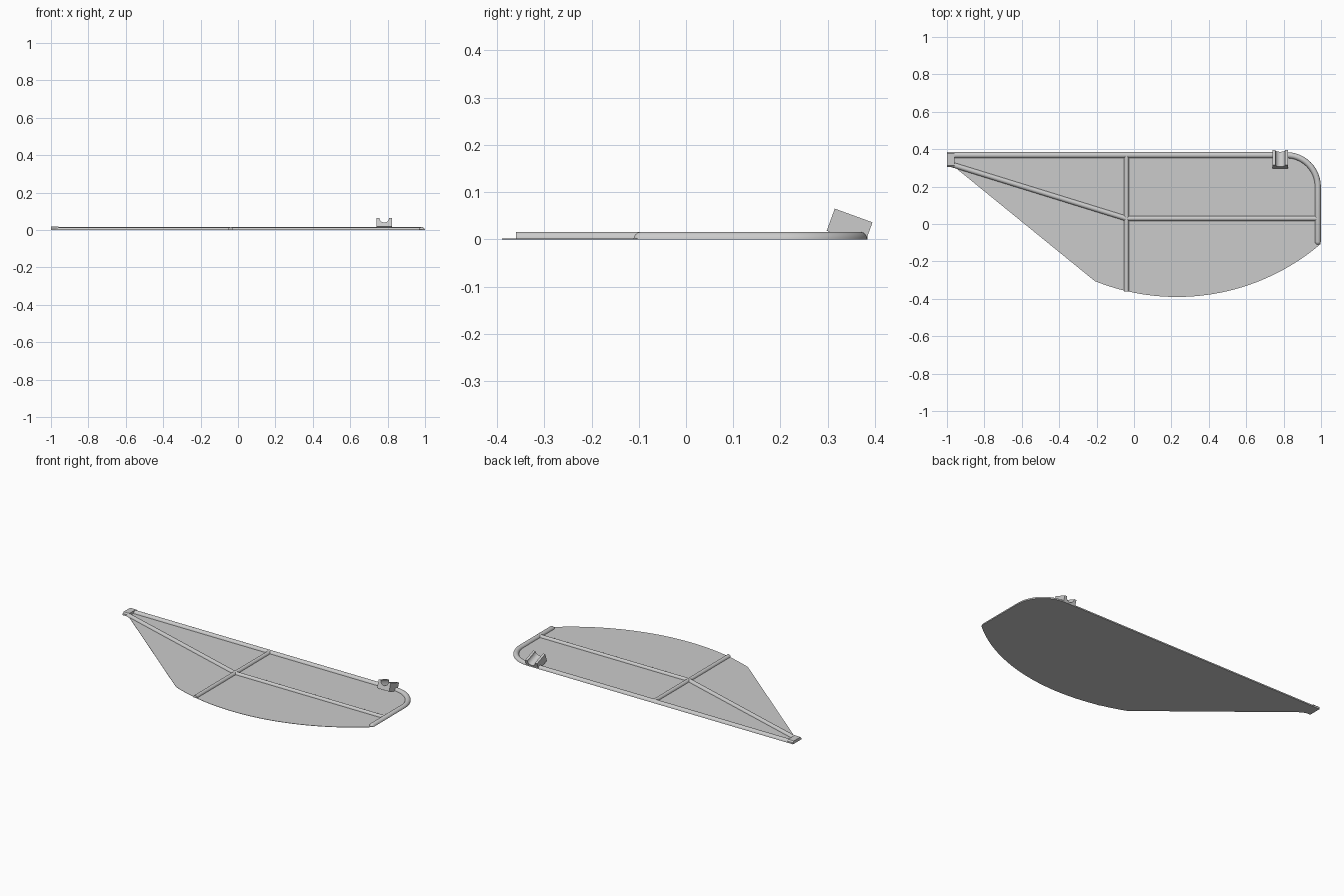
import bpy, bmesh, math
from mathutils import Vector

cube = bpy.data.objects.get("Cube")
if cube:
    bpy.data.objects.remove(cube, do_unlink=True)

grey = bpy.data.materials.new("light_grey")
grey.use_nodes = True
COLOUR = (0.6, 0.6, 0.6, 1)
grey.diffuse_color = COLOUR
grey.node_tree.nodes["Principled BSDF"].inputs["Base Color"].default_value = COLOUR


def finish(name, bm, smooth=False):
    bmesh.ops.recalc_face_normals(bm, faces=bm.faces)
    mesh = bpy.data.meshes.new(name)
    bm.to_mesh(mesh)
    bm.free()
    mesh.materials.append(grey)
    obj = bpy.data.objects.new(name, mesh)
    bpy.context.collection.objects.link(obj)
    if smooth:
        bpy.ops.object.select_all(action='DESELECT')
        obj.select_set(True)
        bpy.context.view_layer.objects.active = obj
        bpy.ops.object.shade_smooth_by_angle(angle=math.radians(40))
    return obj


def arc(cx, cy, r, start, end, n):
    angles = [math.radians(start + (end - start) * i / n) for i in range(n + 1)]
    return [(cx + r * math.cos(a), cy + r * math.sin(a)) for a in angles]


def prism(name, points, to_3d, offset):
    """Extrude a flat outline along an offset."""
    bm = bmesh.new()
    face = bm.faces.new([bm.verts.new(to_3d(*p)) for p in points])
    new = bmesh.ops.extrude_face_region(bm, geom=[face])["geom"]
    bmesh.ops.translate(bm, vec=offset, verts=[g for g in new if isinstance(g, bmesh.types.BMVert)])
    return finish(name, bm)


def rib(name, path, width, height, round_end=False):
    """Sweep a half-round section, flat side down, along a plan path."""
    pts = [Vector(p) for p in path]
    sizes = [1.0] * len(pts)
    if round_end:
        along = (pts[-1] - pts[-2]).normalized()
        base = pts[-1]
        for a in (30, 55, 75, 88):
            a = math.radians(a)
            pts.append(base + along * width / 2 * math.sin(a))
            sizes.append(math.cos(a))
    bm = bmesh.new()
    rings = []
    for i, p in enumerate(pts):
        d = (pts[min(i + 1, len(pts) - 1)] - pts[max(i - 1, 0)]).normalized()
        side = Vector((-d.y, d.x))
        ring = []
        for k in range(13):
            a = math.pi * k / 12
            q = p + side * math.cos(a) * width / 2 * sizes[i]
            ring.append(bm.verts.new((q.x, q.y, height * math.sin(a) * sizes[i])))
        rings.append(ring)
    for a, b in zip(rings, rings[1:]):
        for k in range(13):
            j = (k + 1) % 13
            bm.faces.new((a[k], a[j], b[j], b[k]))
    bm.faces.new(rings[0])
    bm.faces.new(rings[-1])
    return finish(name, bm, True)


# Thin panel with a rounded corner and a long bowed edge
corner = arc(0.815, 0.2, 0.168, 90, 0, 16)
bow = arc(0.23, 0.793, 1.183, -49.5, -111.8, 40)
outline = [(-0.98, 0.37)] + corner + [(0.995, -0.1)] + bow + [(-0.96, 0.305)]
prism("panel", outline, lambda x, y: (x, y, 0), (0, 0, 0.002))

# Outer frame and inner ribs
rib("outer_frame", [(-0.99, 0.368)] + corner + [(0.983, -0.095)], 0.032, 0.016, True)
rib("cross_rib", [(-0.04, 0.365), (-0.04, -0.36)], 0.026, 0.016)
rib("long_rib", [(-0.04, 0.029), (0.983, 0.029)], 0.026, 0.015)
rib("diagonal_rib", [(-0.975, 0.318), (-0.04, 0.029)], 0.028, 0.015)

# Pivot end piece, rounded along its top
end_piece = prism("end_piece", [(0.304, 0), (0.304, 0.01), (0.312, 0.018), (0.376, 0.018),
                                (0.384, 0.01), (0.384, 0)],
                  lambda y, z: (-1, y, z), (0.04, 0, 0))

# Tilted saddle clip with a round notch, trimmed level with the panel base
tilt = math.radians(-20)
ct, st = math.cos(tilt), math.sin(tilt)
notch = arc(0.782, 0, 0.026, 180, 360, 16)
saddle = [(0.741, -0.05), (0.741, 0)] + notch + [(0.823, 0), (0.823, -0.05)]
clip = prism("saddle_clip", saddle,
             lambda x, h: (x, 0.315 - h * st, 0.065 + h * ct),
             (0, 0.085 * ct, 0.085 * st))
bm = bmesh.new()
bm.from_mesh(clip.data)
cut = bmesh.ops.bisect_plane(bm, geom=bm.verts[:] + bm.edges[:] + bm.faces[:],
                             plane_co=(0, 0, 0.001), plane_no=(0, 0, -1), clear_outer=True)
bmesh.ops.holes_fill(bm, edges=[e for e in bm.edges if e.is_boundary])
bm.to_mesh(clip.data)
bm.free()
